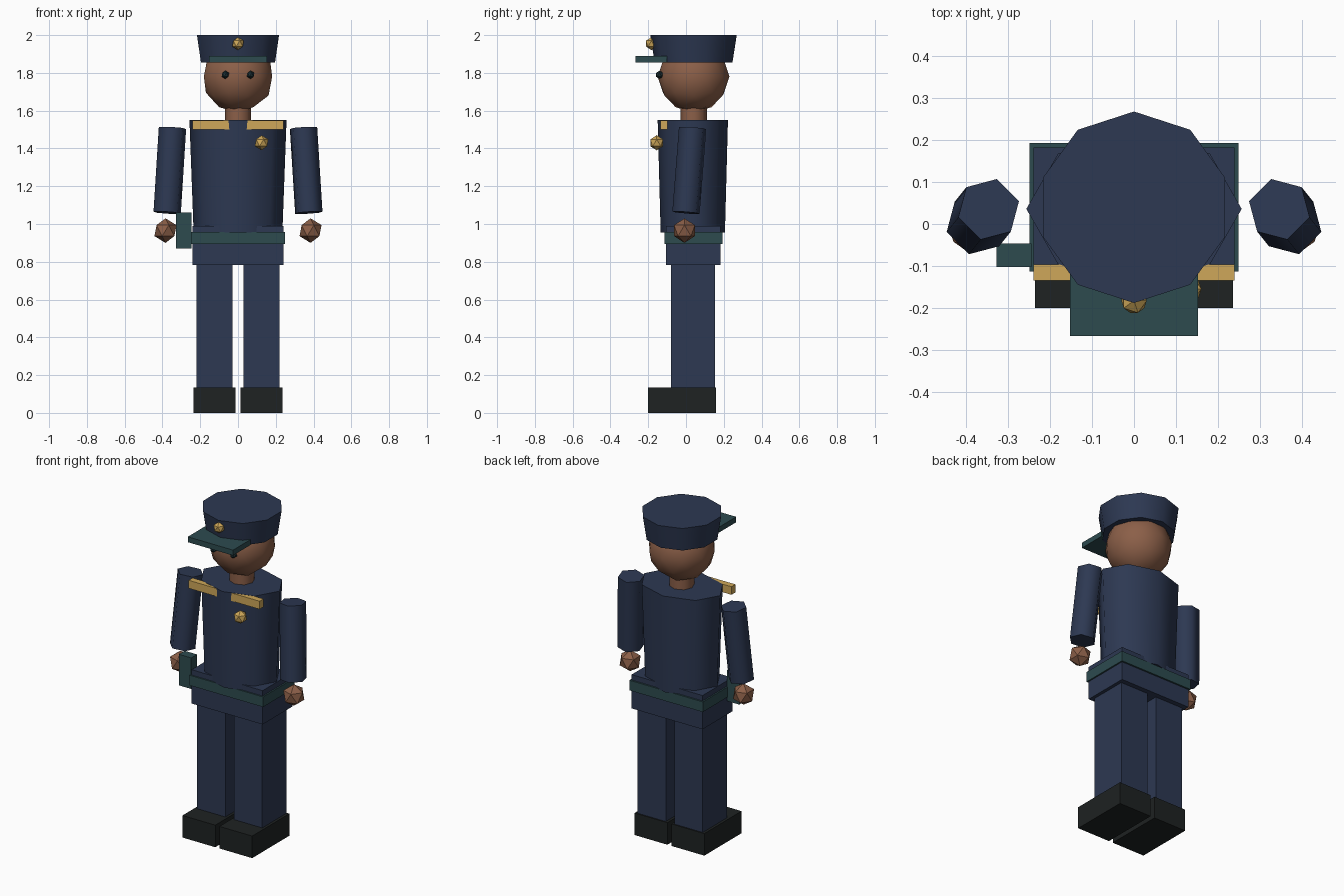
import bpy, math
from mathutils import Vector, Matrix

if "Cube" in bpy.data.objects:
    bpy.data.objects.remove(bpy.data.objects["Cube"])


def mat(name, rgb):
    m = bpy.data.materials.new(name)
    m.diffuse_color = (*rgb, 1)
    m.use_nodes = True
    m.node_tree.nodes["Principled BSDF"].inputs["Base Color"].default_value = m.diffuse_color
    return m


NAVY = mat("navy_cloth", (0.026, 0.040, 0.085))
TEAL = mat("dark_teal", (0.026, 0.070, 0.078))
SKIN = mat("skin", (0.26, 0.115, 0.065))
GOLD = mat("gold", (0.62, 0.39, 0.10))
BLACK = mat("black_leather", (0.013, 0.016, 0.016))
EYE = mat("eye_dark", (0.012, 0.03, 0.035))


def finish(name, m, smooth=None):
    o = bpy.context.object
    o.name = name
    o.data.materials.append(m)
    if smooth:
        bpy.ops.object.shade_smooth_by_angle(angle=math.radians(smooth))
    return o


def box(name, m, x, y, z):
    """Box from (min, max) ranges."""
    bpy.ops.mesh.primitive_cube_add(size=1)
    o = finish(name, m)
    lo, hi = Vector((x[0], y[0], z[0])), Vector((x[1], y[1], z[1]))
    o.data.transform(Matrix.Translation((lo + hi) / 2) @ Matrix.Diagonal((*(hi - lo), 1)))
    return o


def ball(name, m, loc, r, sub=1, smooth=None):
    bpy.ops.mesh.primitive_ico_sphere_add(subdivisions=sub, radius=r, location=loc)
    return finish(name, m, smooth)


def frustum(name, m, sides, bottom, top, r1, r2, phase=0, squash=1):
    """Tapered prism between two points; phase is the angle of the first vertex."""
    a, b = Vector(bottom), Vector(top)
    bpy.ops.mesh.primitive_cone_add(vertices=sides, radius1=r1, radius2=r2, depth=(b - a).length)
    o = finish(name, m, 65)
    tilt = Vector((0, 0, 1)).rotation_difference(b - a).to_matrix().to_4x4()
    o.data.transform(Matrix.Translation((a + b) / 2) @ tilt
                     @ Matrix.Diagonal((1, squash, 1, 1))
                     @ Matrix.Rotation(math.radians(phase - 90), 4, 'Z'))
    return o


# Mirrored parts
for side, s in (("left", 1), ("right", -1)):
    def span(a, b):
        return sorted((s * a, s * b))

    box(side + "_shoe", BLACK, span(0.014, 0.236), (-0.20, 0.16), (0, 0.135))
    box(side + "_leg", NAVY, span(0.03, 0.22), (-0.08, 0.153), (0.12, 0.80))
    frustum(side + "_arm", NAVY, 6, (s * 0.375, 0.0, 1.06), (s * 0.347, 0.035, 1.508),
            0.075, 0.075, phase=45 if s > 0 else 135)
    ball(side + "_hand", SKIN, (s * 0.384, -0.008, 0.965), 0.065)
    box(side + "_shoulder_bar", GOLD, span(0.04, 0.24), (-0.135, -0.097), (1.50, 1.549))
    ball(side + "_eye", EYE, (s * 0.067, -0.14, 1.79), 0.022)

# Hips, belt and holster
box("hips", NAVY, (-0.24, 0.24), (-0.105, 0.183), (0.783, 0.99))
box("belt", TEAL, (-0.249, 0.249), (-0.113, 0.193), (0.895, 0.957))
box("holster", TEAL, (-0.328, -0.245), (-0.103, -0.047), (0.87, 1.06))

# Torso, neck and head
frustum("torso", NAVY, 8, (0, 0.036, 0.955), (0, 0.036, 1.55), 0.235, 0.257, squash=0.724)
frustum("neck", SKIN, 8, (0, 0.04, 1.52), (0, 0.04, 1.66), 0.07, 0.07)
ball("head", SKIN, (0, 0.04, 1.78), 0.19, 2, 65)

# Cap with peak, and badges
frustum("cap", NAVY, 10, (0, 0.04, 1.855), (0, 0.04, 2.0), 0.206, 0.2285, phase=90)
box("cap_peak", TEAL, (-0.153, 0.153), (-0.267, -0.10), (1.856, 1.889))
ball("cap_badge", GOLD, (0, -0.183, 1.955), 0.034)
ball("chest_badge", GOLD, (0.125, -0.155, 1.43), 0.04)
